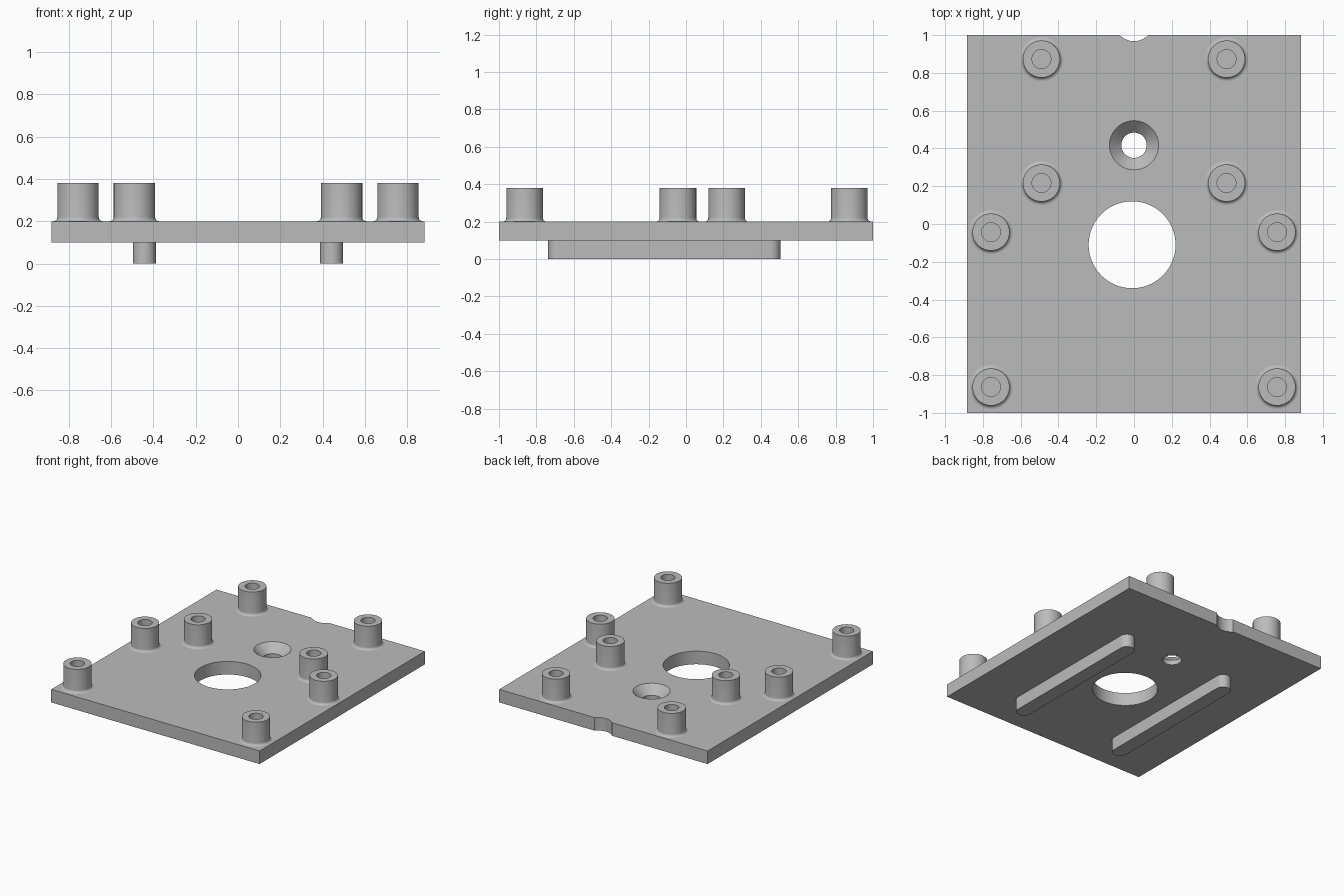
import bpy
import bmesh
from math import cos, sin, pi, radians

if "Cube" in bpy.data.objects:
    bpy.data.objects.remove(bpy.data.objects["Cube"])

GREY = (0.5, 0.5, 0.5, 1)
metal = bpy.data.materials.new("plain grey")
metal.use_nodes = True
metal.diffuse_color = GREY
metal.node_tree.nodes["Principled BSDF"].inputs["Base Color"].default_value = GREY

BOTTOM, TOP, POST_TOP = 0.1, 0.2, 0.38
HALF_X, HALF_Y = 0.883, 1.0


def finish(name, bm, location=(0, 0, 0)):
    bmesh.ops.recalc_face_normals(bm, faces=bm.faces)
    mesh = bpy.data.meshes.new(name)
    bm.to_mesh(mesh)
    bm.free()
    mesh.materials.append(metal)
    obj = bpy.data.objects.new(name, mesh)
    obj.location = location
    bpy.context.collection.objects.link(obj)
    return obj


def smooth(obj):
    bpy.ops.object.select_all(action="DESELECT")
    obj.select_set(True)
    bpy.context.view_layer.objects.active = obj
    bpy.ops.object.shade_smooth_by_angle(angle=radians(30))


def lathe(name, profile, location, steps=64):
    """Spin a radius/height profile around the z axis."""
    bm = bmesh.new()
    verts = [bm.verts.new((r, 0, z)) for r, z in profile]
    edges = [bm.edges.new(pair) for pair in zip(verts, verts[1:])]
    bmesh.ops.spin(bm, geom=verts + edges, cent=(0, 0, 0), axis=(0, 0, 1),
                   angle=2 * pi, steps=steps)
    bmesh.ops.remove_doubles(bm, verts=bm.verts, dist=1e-4)
    return finish(name, bm, location)


def extrude_outline(name, points, low, high):
    """Raise a flat outline into a solid."""
    bm = bmesh.new()
    face = bm.faces.new([bm.verts.new((x, y, low)) for x, y in points])
    top = bmesh.ops.extrude_face_region(bm, geom=[face])["geom"]
    moved = [v for v in top if isinstance(v, bmesh.types.BMVert)]
    bmesh.ops.translate(bm, verts=moved, vec=(0, 0, high - low))
    return finish(name, bm)


# Base plate, with an edge notch
notch_r, notch_y = 0.104, 1.072
half = 0.075
start = -pi / 2 + 0.805
outline = [(-HALF_X, -HALF_Y), (HALF_X, -HALF_Y), (HALF_X, HALF_Y)]
for i in range(17):
    a = start - 1.61 * i / 16
    outline.append((notch_r * cos(a), min(HALF_Y, notch_y + notch_r * sin(a))))
outline.append((-HALF_X, HALF_Y))
plate = extrude_outline("base_plate", outline, BOTTOM, TOP)


# Large bore and countersunk screw hole
def straight(radius):
    return [(0, 0), (radius, 0), (radius, 0.3), (0, 0.3)]


countersink = [(0, 0), (0.067, 0), (0.067, 0.137), (0.13, TOP), (0.13, 0.3), (0, 0.3)]
cutters = [lathe("bore_cutter", straight(0.23), (-0.01, -0.11, 0), 96),
           lathe("countersink_cutter", countersink, (0, 0.417, 0))]
for cutter in cutters:
    cutter.hide_render = True
    cut = plate.modifiers.new("cut", "BOOLEAN")
    cut.object = cutter
    cut.solver = "EXACT"
    bpy.ops.object.select_all(action="DESELECT")
    plate.select_set(True)
    bpy.context.view_layer.objects.active = plate
    bpy.ops.object.modifier_apply(modifier=cut.name)
    bpy.data.objects.remove(cutter)
smooth(plate)

# Hollow standoff posts with a filleted foot
R, HOLE, FILLET = 0.098, 0.05, 0.019
post = [(0, TOP - 0.01), (R + FILLET, TOP - 0.01)]
for i in range(7):
    a = pi / 2 * i / 6
    post.append((R + FILLET * (1 - sin(a)), TOP + FILLET * (1 - cos(a))))
post += [(R, POST_TOP), (HOLE, POST_TOP), (HOLE, TOP + 0.02), (0, TOP + 0.02)]
spots = {"back": (0.49, 0.873), "inner": (0.49, 0.217),
         "outer": (0.757, -0.043), "front": (0.757, -0.863)}
for label, (x, y) in spots.items():
    for side, sign in (("left", 1), ("right", -1)):
        smooth(lathe(f"{label}_{side}_post", post, (sign * x, y, 0)))

# Round-ended rails on the underside
RAIL_X, RAIL_R, RAIL_BACK, RAIL_FRONT = 0.443, 0.055, 0.505, -0.737
for side, sign in (("left", 1), ("right", -1)):
    points = []
    for y, turn in ((RAIL_BACK - RAIL_R, 0), (RAIL_FRONT + RAIL_R, pi)):
        for i in range(17):
            a = turn + pi * i / 16
            points.append((sign * RAIL_X + RAIL_R * cos(a), y + RAIL_R * sin(a)))
    smooth(extrude_outline(f"{side}_rail", points, 0, BOTTOM + 0.01))
